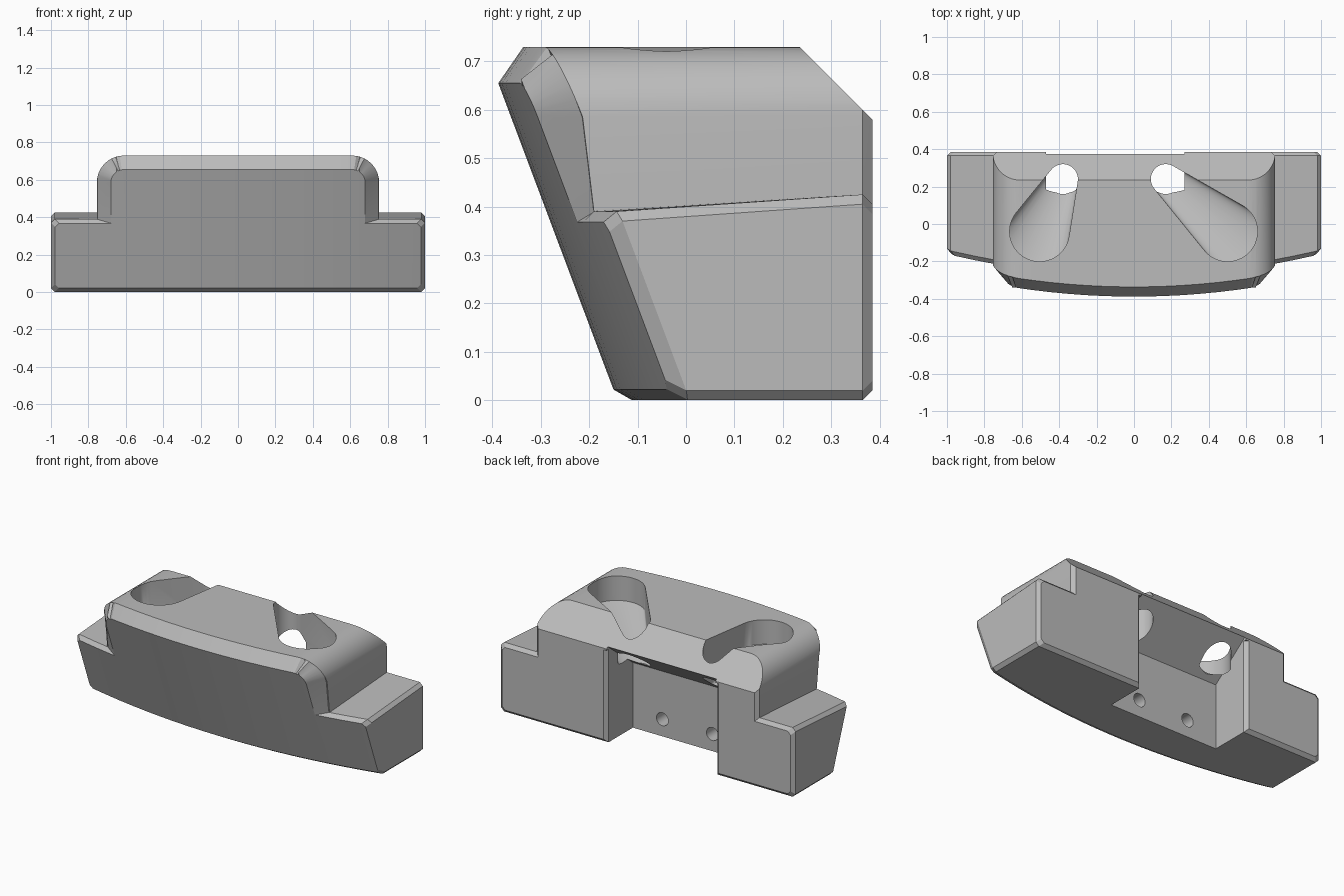
import bpy, bmesh
from math import sin, cos, pi, radians
from mathutils import Vector

cube = bpy.data.objects.get("Cube")
if cube:
    bpy.data.objects.remove(cube, do_unlink=True)

grey = bpy.data.materials.new("light grey")
grey.use_nodes = True
colour = (0.5, 0.5, 0.5, 1)
grey.diffuse_color = colour
grey.node_tree.nodes["Principled BSDF"].inputs["Base Color"].default_value = colour


def add_object(name, bm):
    bmesh.ops.recalc_face_normals(bm, faces=bm.faces)
    mesh = bpy.data.meshes.new(name)
    bm.to_mesh(mesh)
    bm.free()
    mesh.materials.append(grey)
    obj = bpy.data.objects.new(name, mesh)
    bpy.context.collection.objects.link(obj)
    return obj


def profile(wing, core):
    """Stepped outline in x and z, shrunk by one amount at the wings and one at the core."""
    half = [(0.98 - wing, wing), (1 - wing, wing + 0.02), (1 - wing, 0.37 - wing),
            (0.98 - wing, 0.39 - wing), (0.755 - core, 0.39 - wing)]
    r = 0.145 - core
    half += [(0.61 + r * cos(i * pi / 20), 0.585 + r * sin(i * pi / 20)) for i in range(11)]
    return half + [(-x, z) for x, z in reversed(half)]


# Body: outline lofted from front to back, with chamfers at both ends
FRONT, EDGE, REAR, BACK = 0.0, 0.1, 0.365, 0.385
bm = bmesh.new()
rings = []
for y, wing, core in ((FRONT, 0.022, 0.075), (EDGE, 0, 0), (REAR, 0, 0), (BACK, 0.02, 0.02)):
    rings.append([bm.verts.new((x, y, z)) for x, z in profile(wing, core)])
for a, b in zip(rings, rings[1:]):
    for i in range(len(a)):
        j = (i + 1) % len(a)
        bm.faces.new((a[i], a[j], b[j], b[i]))
bm.faces.new(rings[0])
bm.faces.new(rings[-1])
# Columns that let the front bow outwards
for i in range(20):
    bmesh.ops.bisect_plane(bm, geom=bm.verts[:] + bm.edges[:] + bm.faces[:], dist=1e-5,
                           plane_co=(i / 10 - 0.95, 0, 0), plane_no=(1, 0, 0))
# Lean and bow the front, and raise the wings towards the back
for v in bm.verts:
    x, y, z = v.co
    if y < 0.2:
        offset = 0 if y < 0.05 else (0.08 if z > 0.45 else 0.03)
        v.co.y = -0.142 - 0.376 * z + 0.12 * x * x + offset
    elif 0.3 < z < 0.45:
        v.co.z += 0.035
body = add_object("clamp_block", bm)


def hull(name, points):
    bm = bmesh.new()
    for p in points:
        bm.verts.new(p)
    out = bmesh.ops.convex_hull(bm, input=bm.verts)
    loose = {g for g in out["geom_interior"] + out["geom_unused"]
             if isinstance(g, bmesh.types.BMVert)}
    bmesh.ops.delete(bm, geom=list(loose), context='VERTS')
    bmesh.ops.dissolve_limit(bm, angle_limit=0.001, verts=bm.verts, edges=bm.edges)
    return add_object(name, bm)


def disc(x, y, z, r, upright=False, n=48):
    ring = [(r * cos(2 * pi * i / n), r * sin(2 * pi * i / n)) for i in range(n)]
    return [(x + u, y, z + v) if upright else (x + u, y + v, z) for u, v in ring]


def bar(section, x0, x1):
    return [(x, y, z) for x in (x0, x1) for y, z in section]


MID = -0.1  # centre of the rear pocket
cutters = [
    # Sloping cut along the top back edge
    hull("slope_cutter", bar([(0.135, 0.83), (0.485, 0.48), (0.6, 0.9)], -0.9, 0.9)),
    # Rear pocket with a slanted ceiling
    hull("pocket_cutter", bar([(0.13, -0.1), (0.13, 0.4), (0.5, 0.687), (0.5, -0.1)],
                              MID - 0.37, MID + 0.37)),
    # Chamfer on the pocket mouth
    hull("mouth_cutter", [(MID + s * w, y, z) for s in (-1, 1) for z in (-0.1, 0.57)
                          for w, y in ((0.37, 0.365), (0.405, 0.4))]),
]
# Funnel recesses running down to round holes
for side, hole_x, wide_x in (("right", -0.38, -0.505), ("left", 0.17, 0.5)):
    cutters.append(hull(side + "_funnel_cutter",
                        disc(wide_x, -0.04, 0.58, 0.16) + disc(wide_x, -0.04, 1, 0.16)
                        + disc(hole_x, 0.24, 0.43, 0.08) + disc(hole_x, 0.24, 1, 0.08)))
    cutters.append(hull(side + "_hole_cutter",
                        disc(hole_x, 0.24, 0.3, 0.08) + disc(hole_x, 0.24, 0.5, 0.08)))
# Small screw holes in the pocket wall
for s in (-1, 1):
    x = MID + s * 0.17
    cutters.append(hull("screw_hole_cutter",
                        disc(x, 0.03, 0.105, 0.04, True) + disc(x, 0.2, 0.105, 0.04, True)))

bpy.context.view_layer.objects.active = body
for cutter in cutters:
    cutter.hide_render = True
    mod = body.modifiers.new(cutter.name, 'BOOLEAN')
    mod.operation = 'DIFFERENCE'
    mod.solver = 'EXACT'
    mod.object = cutter
    bpy.ops.object.modifier_apply(modifier=mod.name)
    bpy.data.objects.remove(cutter, do_unlink=True)

bpy.ops.object.select_all(action='DESELECT')
body.select_set(True)
bpy.ops.object.shade_smooth_by_angle(angle=radians(25))
